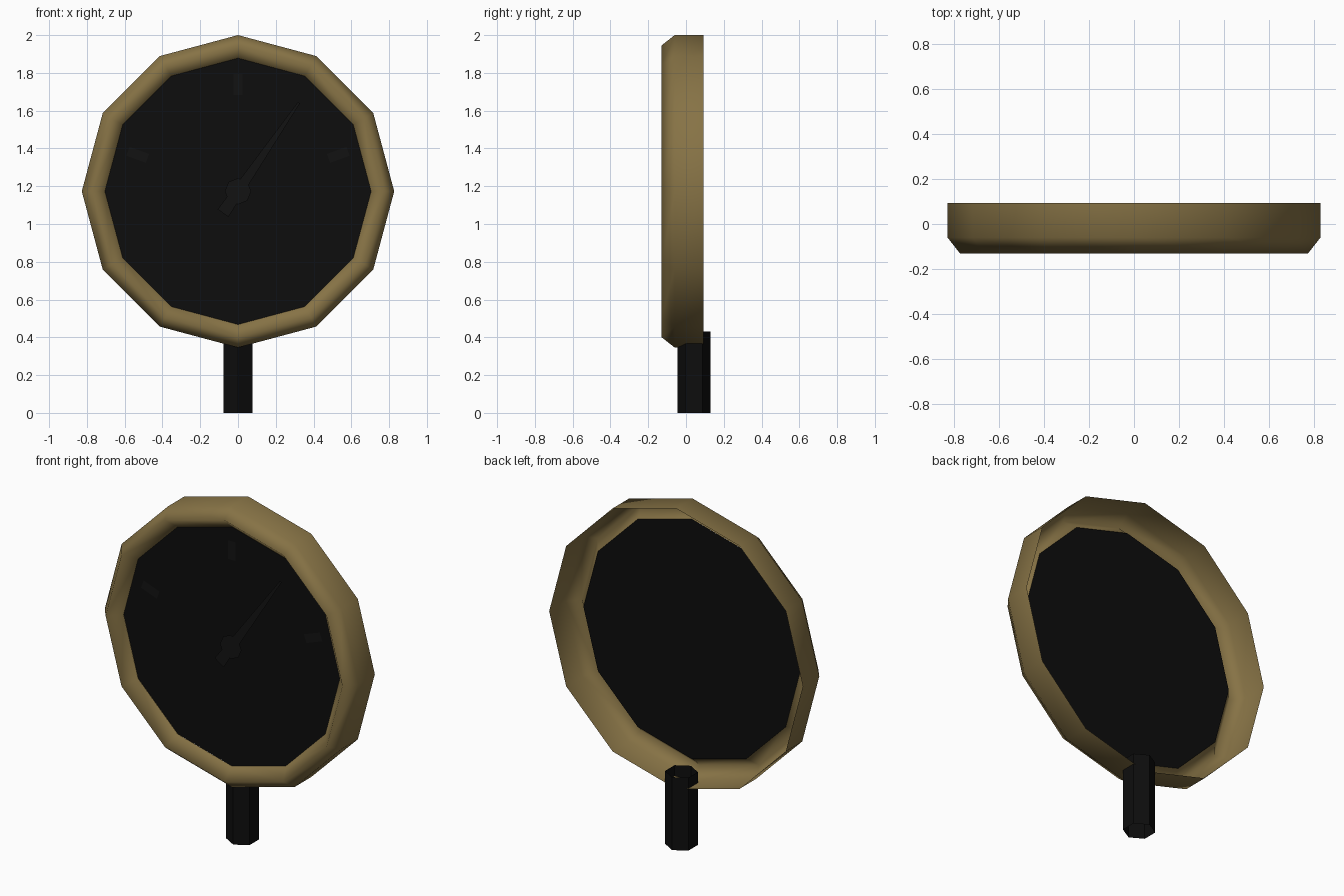
import bpy, bmesh
from math import sin, cos, pi, radians, atan2, hypot
from mathutils import Matrix, Vector

if "Cube" in bpy.data.objects:
    bpy.data.objects.remove(bpy.data.objects["Cube"])

CZ = 1.173      # height of the dial centre
FACE_Y = -0.055  # depth of the dial plane


def material(name, color):
    m = bpy.data.materials.new(name)
    m.diffuse_color = (*color, 1)
    m.use_nodes = True
    m.node_tree.nodes["Principled BSDF"].inputs["Base Color"].default_value = m.diffuse_color
    return m


brass = material("brass", (0.24, 0.17, 0.06))
black = material("black", (0.004, 0.004, 0.004))
dark_mark = material("dark_mark", (0.006, 0.006, 0.006))


def finish(name, bm, mat, smooth=False):
    bmesh.ops.recalc_face_normals(bm, faces=bm.faces)
    me = bpy.data.meshes.new(name)
    bm.to_mesh(me)
    bm.free()
    for p in me.polygons:
        p.use_smooth = smooth
    me.materials.append(mat)
    ob = bpy.data.objects.new(name, me)
    bpy.context.collection.objects.link(ob)
    return ob


def ring_verts(bm, r, y, n=12):
    return [bm.verts.new((r * sin(2 * pi * i / n), y, CZ + r * cos(2 * pi * i / n)))
            for i in range(n)]


def flat_shape(name, points, y):
    bm = bmesh.new()
    f = bm.faces.new([bm.verts.new((x, y, z)) for x, z in points])
    f.normal_update()
    if f.normal.y > 0:
        f.normal_flip()
    me = finish(name, bm, dark_mark)
    return me


# Bezel: open-backed 12-sided shell with a raised front lip
bm = bmesh.new()
loops = [ring_verts(bm, r, y) for r, y in
         [(0.827, 0.093), (0.827, -0.06), (0.772, -0.13), (0.705, -0.058)]]
for a, b in zip(loops, loops[1:]):
    for i in range(12):
        j = (i + 1) % 12
        bm.faces.new((a[i], a[j], b[j], b[i]))
finish("bezel", bm, brass, smooth=True)

# Dial plate
bm = bmesh.new()
bm.faces.new(ring_verts(bm, 0.707, FACE_Y))
finish("dial", bm, black)

# Scale marks
for k, deg in enumerate((20, 90, 160)):
    c, s = cos(radians(deg)), sin(radians(deg))
    pts = [(r * c - w * s, CZ + r * s + w * c)
           for r, w in ((0.51, -0.025), (0.62, -0.025), (0.62, 0.025), (0.51, 0.025))]
    flat_shape(f"scale_mark_{k + 1}", pts, FACE_Y - 0.004)

# Pointer: tapered, with a short tail
d = Vector((0.33, 0.48)).normalized()
n = Vector((-d.y, d.x))
pts = [d * t + n * w for t, w in ((-0.14, -0.035), (0.57, -0.006), (0.57, 0.006), (-0.14, 0.035))]
flat_shape("pointer", [(p.x, CZ + p.y) for p in pts], FACE_Y - 0.008)

# Pointer hub
flat_shape("hub", [(0.07 * cos(i * pi / 4), CZ + 0.07 * sin(i * pi / 4)) for i in range(8)],
           FACE_Y - 0.012)

# Stem: open hexagonal tube
bm = bmesh.new()
bmesh.ops.create_cone(bm, cap_ends=False, segments=6, radius1=0.0875, radius2=0.0875,
                      depth=0.43, matrix=Matrix.Translation((0, 0.0425, 0.215)))
if max(v.co.x for v in bm.verts) > 0.08:  # keep the hexagon points along y
    bmesh.ops.rotate(bm, verts=bm.verts, cent=(0, 0.0425, 0),
                     matrix=Matrix.Rotation(pi / 6, 3, 'Z'))
finish("stem", bm, black, smooth=False)
